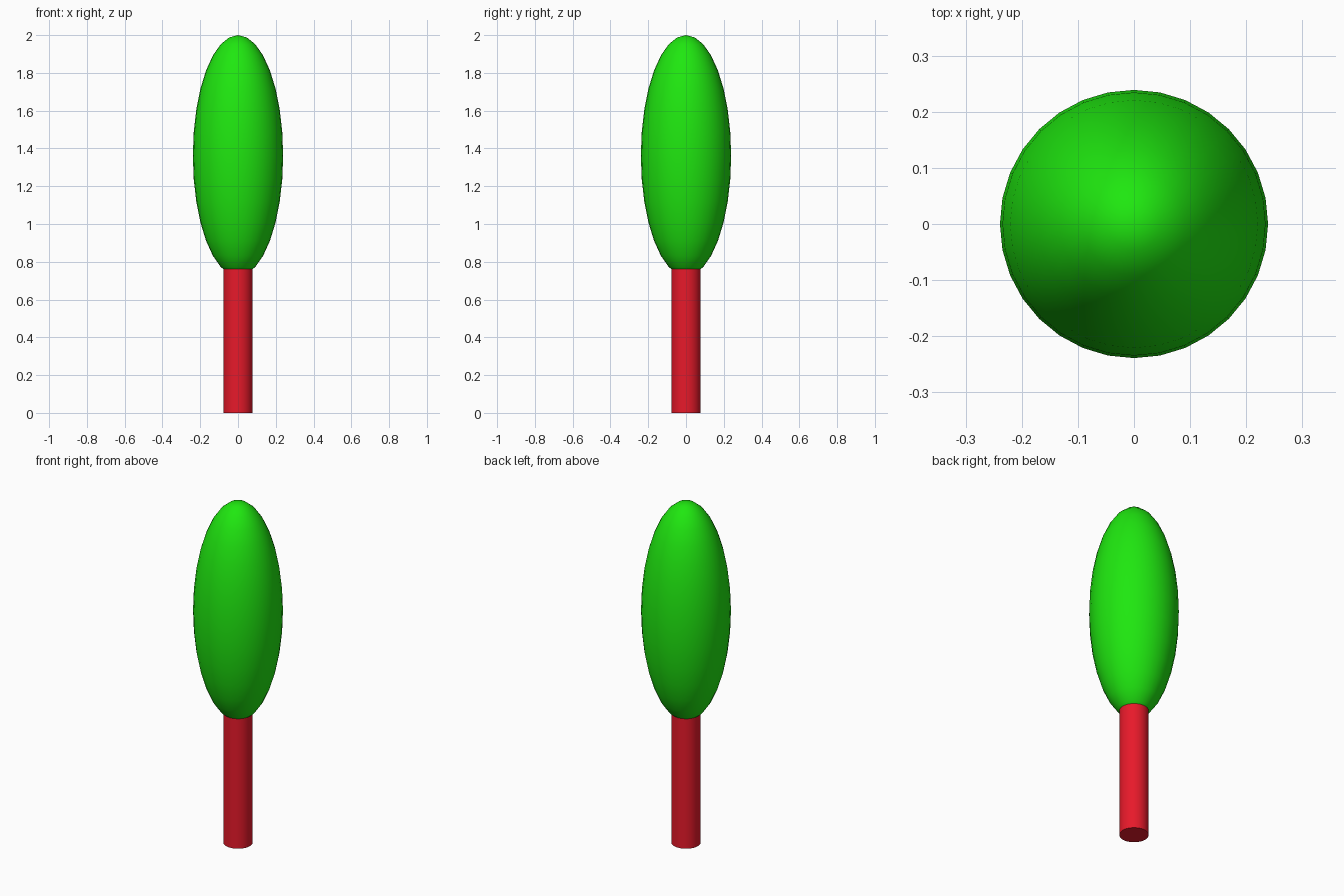
import bpy

if "Cube" in bpy.data.objects:
    bpy.data.objects.remove(bpy.data.objects["Cube"])


def finish(name, color):
    """Name the active object, colour it and smooth its curved faces."""
    obj = bpy.context.object
    obj.name = name
    mat = bpy.data.materials.new(name + "_colour")
    mat.diffuse_color = (*color, 1.0)
    mat.use_nodes = True
    mat.node_tree.nodes["Principled BSDF"].inputs["Base Color"].default_value = mat.diffuse_color
    obj.data.materials.append(mat)
    bpy.ops.object.transform_apply(location=False, rotation=False, scale=True)
    bpy.ops.object.shade_smooth_by_angle()
    return obj


# Trunk: plain cylinder whose top is buried in the foliage
TRUNK_TOP = 0.80
bpy.ops.mesh.primitive_cylinder_add(
    vertices=32, radius=0.078, depth=TRUNK_TOP, location=(0, 0, TRUNK_TOP / 2))
finish("trunk", (0.8, 0.010, 0.023))

# Foliage: tall stretched sphere reaching z = 2
HALF_HEIGHT = 0.638
bpy.ops.mesh.primitive_uv_sphere_add(
    segments=32, ring_count=16, radius=1, location=(0, 0, 2 - HALF_HEIGHT))
bpy.context.object.scale = (0.239, 0.239, HALF_HEIGHT)
finish("foliage", (0.0137, 0.8, 0.005))
